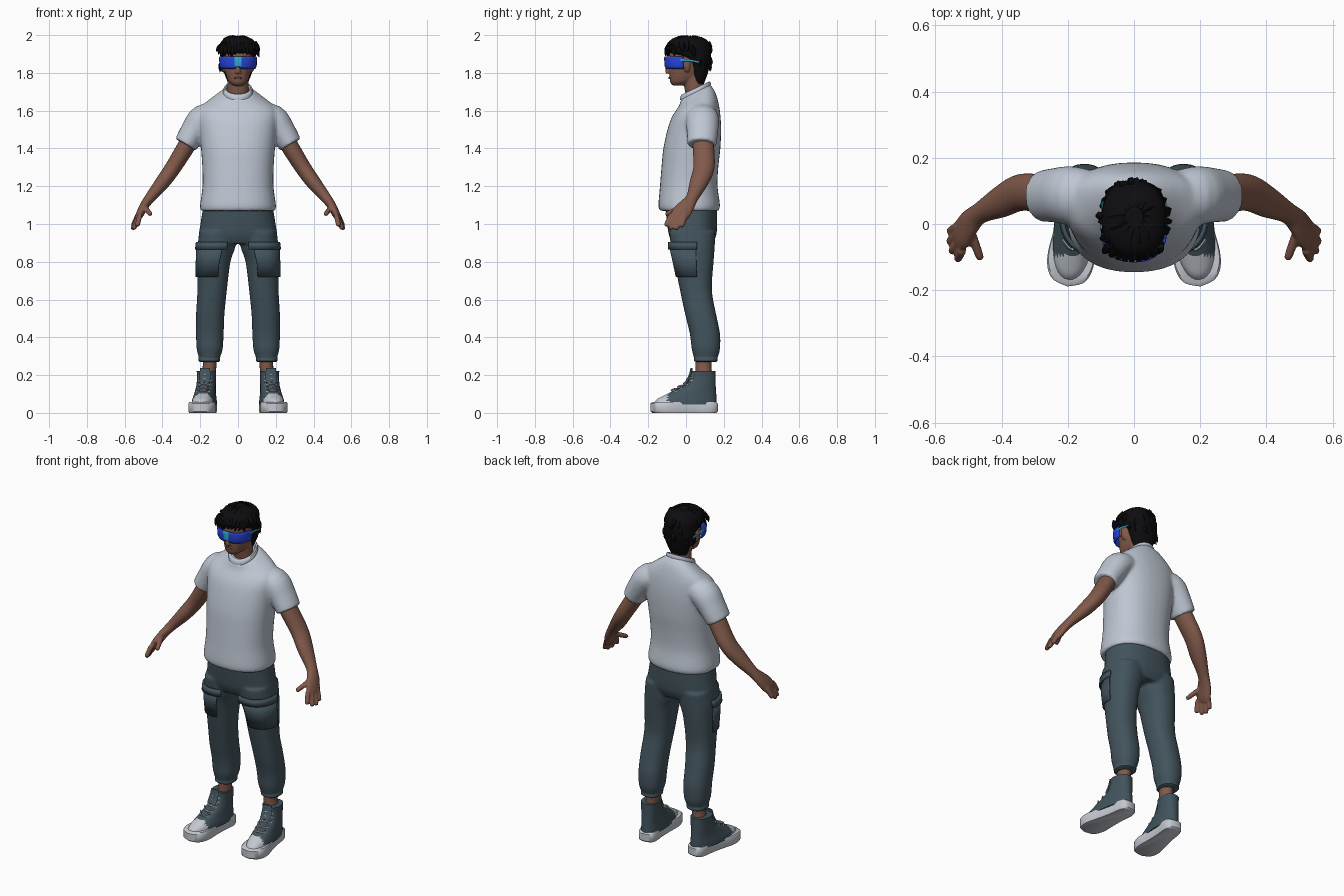
import bpy, bmesh, math, random
from mathutils import Vector, Matrix

cube = bpy.data.objects.get("Cube")
if cube:
    bpy.data.objects.remove(cube, do_unlink=True)


def material(name, r, g, b):
    m = bpy.data.materials.new(name)
    m.use_nodes = True
    m.diffuse_color = (r, g, b, 1)
    bsdf = next(n for n in m.node_tree.nodes if n.type == 'BSDF_PRINCIPLED')
    bsdf.inputs["Base Color"].default_value = (r, g, b, 1)
    bsdf.inputs["Roughness"].default_value = 0.8
    return m


SHIRT = material("pale grey cloth", .52, .57, .65)
PANTS = material("slate cloth", .055, .088, .108)
SKIN = material("brown skin", .22, .10, .068)
LIPS = material("lip brown", .15, .055, .045)
HAIR = material("black hair", .004, .004, .005)
BLUE = material("visor blue", .02, .06, .72)
CYAN = material("visor cyan", .03, .42, .68)
WHITE = material("off white rubber", .55, .58, .63)


def spline(rows, k=4):
    """Smoothly interpolate rows of numbers."""
    out = []
    for i in range(len(rows) - 1):
        a, b, c, d = (rows[max(0, min(len(rows) - 1, j))] for j in range(i - 1, i + 3))
        for s in range(k):
            t = s / k
            out.append(tuple(q + .5 * t * (r - p + t * (2 * p - 5 * q + 4 * r - w + t * (3 * (q - r) + w - p)))
                             for p, q, r, w in zip(a, b, c, d)))
    return out + [tuple(rows[-1])]


def oval(z, hw, yf, yb, xc=0, tilt=0, p=2.3, arc=(0, 360), n=36):
    """Horizontal rounded section between a front and a back depth."""
    full = arc[1] - arc[0] == 360
    yc, ry, pts = (yf + yb) / 2, (yb - yf) / 2, []
    for i in range(n if full else n + 1):
        a = math.radians(arc[0] + (arc[1] - arc[0]) * i / n)
        c, s = math.cos(a), math.sin(a)
        y = ry * math.copysign(abs(s) ** (2 / p), s)
        pts.append(Vector((xc + hw * math.copysign(abs(c) ** (2 / p), c), yc + y, z + tilt * y)))
    return pts


def loft(bm, rings, closed=True, flip=1):
    vs = [[bm.verts.new((p[0] * flip, p[1], p[2])) for p in r] for r in rings]
    m = len(vs[0])
    for lo, hi in zip(vs, vs[1:]):
        for j in range(m if closed else m - 1):
            k = (j + 1) % m
            bm.faces.new((lo[j], lo[k], hi[k], hi[j]))
    if closed:
        bm.faces.new(vs[0])
        bm.faces.new(vs[-1])


def tube(bm, rows, n=16, flip=1, ref=(0, 1, 0), k=4):
    """Limb along x, y, z with two radii per point."""
    rows = spline(rows, k)
    cs, rings, ref = [Vector(r[:3]) for r in rows], [], Vector(ref)
    for i, r in enumerate(rows):
        t = (cs[min(i + 1, len(cs) - 1)] - cs[max(i - 1, 0)]).normalized()
        u = (ref - t * ref.dot(t)).normalized()
        v = t.cross(u)
        angles = [math.tau * j / n for j in range(n)]
        rings.append([cs[i] + u * r[3] * math.cos(a) + v * r[4] * math.sin(a) for a in angles])
    loft(bm, rings, flip=flip)


def make(name, bm, mats, mirror=False, voxel=0, relax=4, solid=0, angle=45, rule=None):
    bmesh.ops.recalc_face_normals(bm, faces=bm.faces[:])
    if rule:
        for f in bm.faces:
            f.material_index = rule(f.calc_center_median())
    me = bpy.data.meshes.new(name)
    bm.to_mesh(me)
    bm.free()
    ob = bpy.data.objects.new(name, me)
    bpy.context.scene.collection.objects.link(ob)
    for m in mats:
        me.materials.append(m)
    bpy.ops.object.select_all(action='DESELECT')
    ob.select_set(True)
    bpy.context.view_layer.objects.active = ob
    bpy.ops.object.shade_smooth_by_angle(angle=math.radians(angle))
    if solid:
        mod = ob.modifiers.new("Thickness", 'SOLIDIFY')
        mod.thickness, mod.offset = solid, 0
    if mirror:
        ob.modifiers.new("Mirror", 'MIRROR').use_clip = False
    if voxel:
        mod = ob.modifiers.new("Blend", 'REMESH')
        mod.mode, mod.voxel_size, mod.use_smooth_shade = 'VOXEL', voxel, True
        mod = ob.modifiers.new("Relax", 'SMOOTH')
        mod.factor, mod.iterations = .5, relax
    return ob


# Shirt: torso blended with both sleeves
bm = bmesh.new()
torso = [(1.07, .197, -.138, .172, 0, 0), (1.1, .201, -.146, .18, 0, 0), (1.2, .188, -.138, .167, 0, 0),
         (1.3, .189, -.13, .171, 0, 0), (1.4, .196, -.12, .182, 0, 0), (1.5, .205, -.098, .186, 0, 0),
         (1.57, .21, -.076, .182, 0, .05), (1.62, .195, -.052, .173, 0, .15),
         (1.665, .135, -.034, .155, 0, .35), (1.7, .078, -.026, .128, 0, .5)]
loft(bm, [oval(*r) for r in spline(torso)])
sleeve = [(.11, .08, 1.572, .075, .066), (.185, .086, 1.555, .088, .077),
          (.235, .087, 1.49, .083, .07), (.278, .084, 1.42, .077, .063)]
for side in (1, -1):
    tube(bm, sleeve, n=28, flip=side)
make("shirt", bm, [SHIRT], voxel=.009, relax=5)

# Ribbed collar, tilted down at the front
bm = bmesh.new()
loft(bm, [oval(1.707 + dz, hw, .05 - hw * 1.02, .05 + hw * 1.02, tilt=.48, p=2)
          for dz, hw in ((-.012, .079), (0, .08), (.012, .074), (.013, .066), (0, .062))])
make("collar", bm, [SHIRT])

# Trousers: hips blended with both legs
bm = bmesh.new()
hips = [(1.09, .185, -.11, .165), (1.0, .199, -.1, .165), (.94, .208, -.09, .16), (.895, .2, -.07, .14)]
loft(bm, [oval(*r) for r in spline(hips)])
leg = [(.96, .095, -.088, .155, .11), (.88, .1, -.08, .152, .114), (.8, .088, -.062, .146, .128),
       (.65, .078, -.032, .137, .137), (.52, .075, -.004, .16, .147), (.42, .073, .02, .18, .149),
       (.34, .069, .03, .18, .15), (.3, .058, .04, .17, .151), (.275, .053, .045, .162, .152)]
for side in (1, -1):
    loft(bm, [oval(*r) for r in spline(leg)], flip=side)
make("trousers", bm, [PANTS], voxel=.008, relax=4)

# Ankle cuffs, cargo pockets and pocket flaps
bm = bmesh.new()
loft(bm, [oval(z, hw, .105 - hw * 1.1, .105 + hw * 1.1, .152)
          for z, hw in ((.27, .05), (.275, .056), (.295, .057), (.302, .052))])
make("trouser_cuff", bm, [PANTS], mirror=True)
bm = bmesh.new()
loft(bm, [oval(*r, arc=(-105, 5)) for r in ((.72, .088, -.05, .144, .133), (.8, .092, -.067, .15, .128),
                                            (.87, .102, -.083, .157, .115))], closed=False)
make("cargo_pocket", bm, [PANTS], mirror=True, solid=.008)
bm = bmesh.new()
loft(bm, [oval(*r, arc=(-118, 8)) for r in ((.865, .107, -.089, .16, .115),
                                            (.905, .104, -.088, .158, .113))], closed=False)
make("pocket_flap", bm, [PANTS], mirror=True, solid=.012)

# Arms with hands, thumbs and fingers
bm = bmesh.new()
arm = [(.2, .085, 1.54, .055, .05), (.275, .092, 1.41, .057, .047), (.343, .095, 1.3, .056, .043),
       (.4, .068, 1.22, .049, .039), (.465, .033, 1.14, .033, .028), (.497, .003, 1.095, .043, .024),
       (.518, -.028, 1.055, .05, .021), (.53, -.045, 1.03, .042, .016)]
fingers = [((.519, -.078, 1.05), (.534, -.108, .988)), ((.526, -.055, 1.04), (.552, -.084, .972)),
           ((.531, -.03, 1.036), (.559, -.055, .97)), ((.532, -.006, 1.043), (.558, -.024, .984)),
           ((.492, -.025, 1.088), (.463, -.108, 1.05))]
tube(bm, arm, n=24)
for base, tip in fingers:
    path = [(*Vector(base).lerp(Vector(tip), t), r, r) for t, r in ((0, .014), (.5, .014), (.9, .0125), (1, .007))]
    tube(bm, path, n=10)
make("arms_and_hands", bm, [SKIN], mirror=True, voxel=.006, relax=2)

# Bare ankles
bm = bmesh.new()
tube(bm, [(.15, .095, .31, .045, .038), (.15, .093, .25, .042, .036), (.16, .095, .18, .045, .038)])
make("ankle", bm, [SKIN], mirror=True)

# Head, neck, nose and ears
bm = bmesh.new()
skull = [(1.733, .025, -.07, -.02), (1.75, .047, -.083, .03), (1.78, .061, -.087, .07), (1.82, .07, -.09, .09),
         (1.87, .076, -.089, .105), (1.92, .075, -.085, .11), (1.96, .06, -.06, .09), (1.98, .03, -.03, .06)]
loft(bm, [oval(*r) for r in spline(skull)])
tube(bm, [(0, .07, 1.64, .062, .068), (0, .048, 1.71, .054, .058), (0, .035, 1.8, .055, .056)], n=24)
tube(bm, [(0, -.08, 1.855, .008, .009), (0, -.095, 1.82, .014, .013), (0, -.094, 1.798, .013, .015)], n=12)
for side in (1, -1):
    tube(bm, [(.074, .008, 1.805, .008, .006), (.08, .004, 1.835, .018, .009), (.08, .008, 1.868, .012, .007)],
         n=12, flip=side)
make("head", bm, [SKIN], voxel=.0055, relax=2)
bm = bmesh.new()
tube(bm, [(-.024, -.079, 1.772, .003, .003), (0, -.087, 1.773, .006, .007), (.024, -.079, 1.772, .003, .003)], n=10)
make("lips", bm, [LIPS])

# Hair cap with pointed locks
bm = bmesh.new()
cap = [(1.742, .05, .04, .095), (1.8, .074, .03, .116), (1.86, .088, .01, .129), (1.885, .093, -.03, .132),
       (1.91, .097, -.097, .133), (1.95, .097, -.1, .127), (1.98, .075, -.075, .103), (1.993, .04, -.035, .07)]
loft(bm, [oval(*r, n=28) for r in spline(cap, 2)])
rng = random.Random(7)


def lock(base, tip, width):
    mid = base.lerp(tip, .5) + Vector((base.x, base.y - .015, 0)) * .06
    tube(bm, [(*base, width, width * .7), (*mid, width * .8, width * .6), (*tip, .001, .001)],
         n=5, ref=(.5, .3, .81), k=2)


for i in range(44):
    a = math.tau * (i + rng.random()) / 44 * 3
    c, s = math.cos(a), math.sin(a)
    z = rng.uniform(1.935, 1.965) if s < .2 else rng.uniform(1.84, 1.96)
    base = Vector((.084 * c, .015 + .102 * s, z))
    lock(base, base + Vector((.02 * c + rng.uniform(-.015, .015), .015 * s, -rng.uniform(.035, .055))), .017)
for i in range(14):
    a = math.tau * i / 14
    c, s = math.cos(a), math.sin(a)
    lock(Vector((.025 * c, .02 + .03 * s, 1.985)),
         Vector((.08 * c, .02 + .085 * s, rng.uniform(1.965, 1.985))), .015)
for i in range(9):
    x = -.076 + .019 * i
    front = -.1 + 4 * x * x
    lock(Vector((x, front + .012, 1.95)), Vector((x - .012, front - .012, rng.uniform(1.885, 1.905))), .016)
make("hair", bm, [HAIR], angle=30)

# Wraparound visor with a bright centre, brow rim and temple bars
bm = bmesh.new()
lens = [oval(z, hw, yf, .085, p=2.4, arc=(180, 360), n=24)
        for z, hw, yf in ((1.822, .089, -.104), (1.835, .094, -.11), (1.878, .097, -.113), (1.887, .095, -.111))]
for p in lens[0]:
    p.z += max(0, .018 - abs(p.x)) * .8
make_rule = lambda c: 1 if abs(c.x) < .018 and c.z > 1.835 else 0
loft(bm, lens, closed=False)
make("visor", bm, [BLUE, CYAN], solid=.006, rule=make_rule)
bm = bmesh.new()
tube(bm, [(.096, -.03, 1.868, .004, .008), (.098, .02, 1.866, .003, .006), (.094, .068, 1.856, .003, .005)],
     n=8, ref=(1, 0, 0))
make("visor_temple", bm, [CYAN], mirror=True)

# High-top shoes
PLACE = Matrix.Translation((.178, 0, 0)) @ Matrix.Rotation(.12, 4, 'Z')
half = spline([(0, .17), (.035, .163), (.051, .13), (.053, .06), (.061, -.02), (.071, -.09),
               (.067, -.14), (.045, -.175), (0, -.19)], 3)
outline = half + [(-x, y) for x, y in half[-2:0:-1]]
bm = bmesh.new()
loft(bm, [[(x * k, y * k, z) for x, y in outline] for z, k in ((0, .95), (.008, 1), (.05, 1), (.057, .95))])
bm.transform(PLACE)
make("shoe_sole", bm, [WHITE], mirror=True)
bm = bmesh.new()
upper = [(.045, .063, -.176, .164), (.07, .061, -.158, .163), (.09, .057, -.122, .162), (.115, .053, -.07, .16),
         (.15, .05, -.005, .158), (.19, .049, .022, .157), (.222, .051, .027, .156)]
loft(bm, [oval(*r) for r in spline(upper)])
toe_rule = lambda c: 1 if c.y < -.095 else 0
bmesh.ops.recalc_face_normals(bm, faces=bm.faces[:])
bm.transform(PLACE)
make("shoe_upper", bm, [PANTS, WHITE], mirror=True, rule=toe_rule)
bm = bmesh.new()
tube(bm, [(0, .0, .16, .006, .03), (0, .022, .2, .006, .03), (0, .03, .238, .005, .026)], n=12)
bm.transform(PLACE)
make("shoe_tongue", bm, [PANTS], mirror=True)

# Crossed laces up the front slope
bm = bmesh.new()
for y, z in ((-.075, .117), (-.042, .134), (-.01, .153), (.01, .176), (.02, .198)):
    for side in (1, -1):
        tube(bm, [(-.033, y + .022, z - .006, .004, .004), (0, y - .003, z + .003, .004, .004),
                  (.033, y + .026, z + .012, .004, .004)], n=6, flip=side, k=3)
bm.transform(PLACE)
make("shoe_laces", bm, [WHITE], mirror=True)
